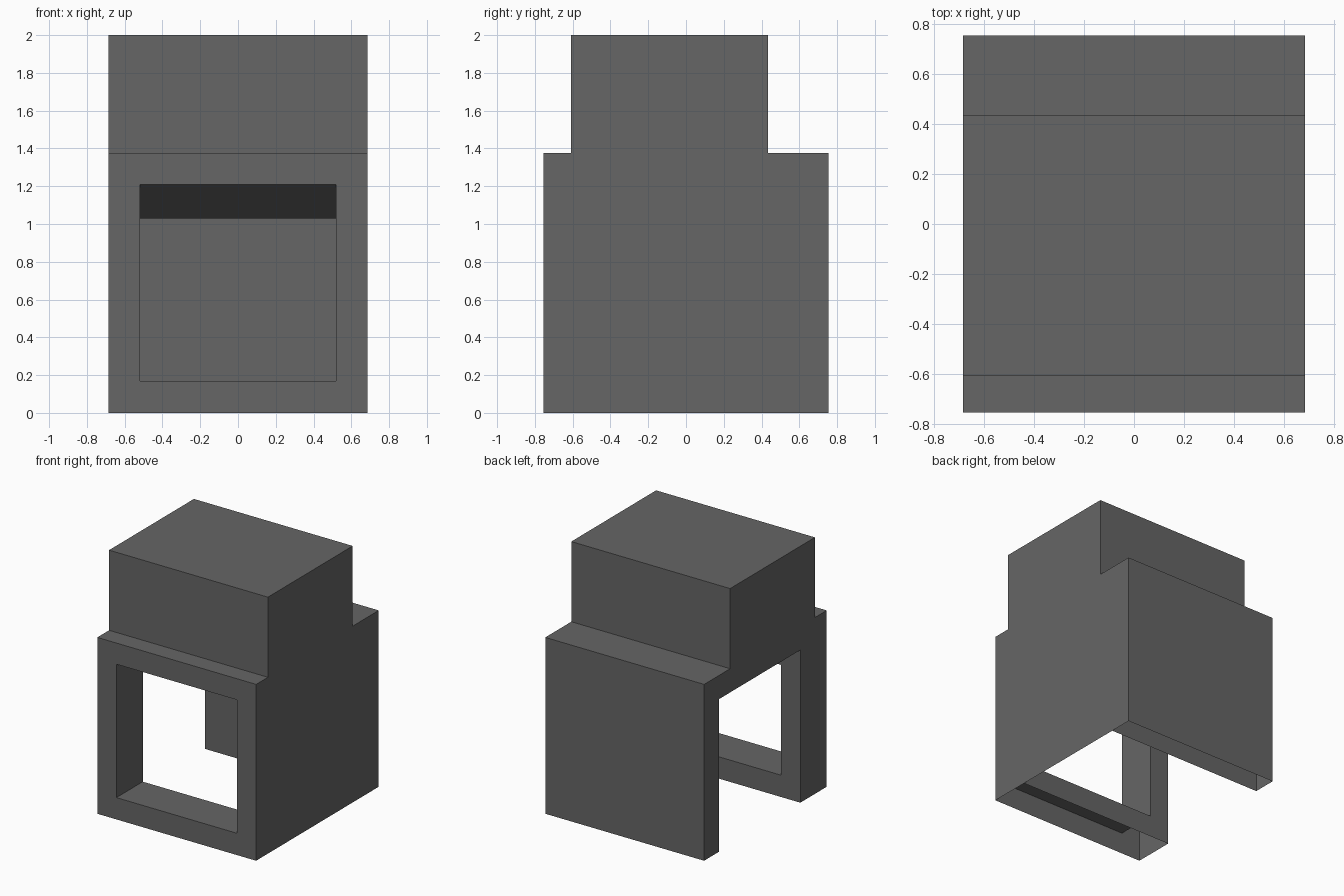
import bpy
import bmesh
from mathutils import Vector

cube = bpy.data.objects.get("Cube")
if cube:
    bpy.data.objects.remove(cube, do_unlink=True)

# Main dimensions
W = 0.685                                # half width
FRONT, BACK = -0.755, 0.755              # base depth
UP_FRONT, UP_BACK = -0.61, 0.435         # upper block depth
SHOULDER, TOP = 1.375, 2.0
ROOM_FRONT, ROOM_BACK, CEIL = -0.43, 0.57, 1.19
WIN, SILL, HEAD_OUT, HEAD_IN = 0.52, 0.17, 1.21, 1.03

grey = bpy.data.materials.new("dark_grey")
grey.use_nodes = True
COLOUR = (0.133, 0.133, 0.133, 1)
grey.diffuse_color = COLOUR
grey.node_tree.nodes["Principled BSDF"].inputs["Base Color"].default_value = COLOUR


def add_face(bm, points, facing):
    """Add one flat face whose normal follows the facing direction."""
    face = bm.faces.new([bm.verts.new(p) for p in points])
    face.normal_update()
    if face.normal.dot(Vector(facing)) < 0:
        face.normal_flip()


def make_part(name, faces):
    bm = bmesh.new()
    for points, facing in faces:
        add_face(bm, points, facing)
    bmesh.ops.remove_doubles(bm, verts=bm.verts, dist=1e-5)
    mesh = bpy.data.meshes.new(name)
    bm.to_mesh(mesh)
    bm.free()
    mesh.materials.append(grey)
    obj = bpy.data.objects.new(name, mesh)
    bpy.context.collection.objects.link(obj)


def strip(profile, facings):
    """Sweep a (y, z) profile across the full width."""
    return [([(-W, *a), (W, *a), (W, *b), (-W, *b)], f)
            for a, b, f in zip(profile, profile[1:], facings)]


def window_ring(y, head):
    return [(-WIN, y, SILL), (WIN, y, SILL), (WIN, y, head), (-WIN, y, head)]


def bridge(ring_a, ring_b, facings):
    """Four quads joining two rectangular rings."""
    faces = []
    for i in range(4):
        j = (i + 1) % 4
        faces.append(([ring_a[i], ring_a[j], ring_b[j], ring_b[i]], facings[i]))
    return faces


def wall_ring(y, height):
    return [(-W, y, 0), (W, y, 0), (W, y, height), (-W, y, height)]


LEFT, RIGHT = (1, 0, 0), (-1, 0, 0)
AHEAD, BEHIND = (0, -1, 0), (0, 1, 0)
UP, DOWN = (0, 0, 1), (0, 0, -1)

# Stepped outer outline, from the front shoulder over the top to the back
outline = [(FRONT, SHOULDER), (UP_FRONT, SHOULDER), (UP_FRONT, TOP),
           (UP_BACK, TOP), (UP_BACK, SHOULDER), (BACK, SHOULDER), (BACK, 0)]
make_part("outer_shell", strip(outline, [UP, AHEAD, UP, BEHIND, UP, BEHIND]))

# Closed side panel
side = [(FRONT, 0)] + outline
make_part("left_side_panel", [([(W, *p) for p in side], LEFT)])

# Open side panel with the tall doorway notch
room = [(ROOM_BACK, 0), (ROOM_BACK, CEIL), (ROOM_FRONT, CEIL), (ROOM_FRONT, 0)]
make_part("right_side_panel", [([(-W, *p) for p in side + room], RIGHT)])

# Room lining: back wall and ceiling
make_part("room_lining", strip(room[:3], [AHEAD, DOWN]))

# Front wall: outer and inner frames around the window
outer_win = window_ring(FRONT, HEAD_OUT)
inner_win = window_ring(ROOM_FRONT, HEAD_IN)
make_part("front_frame_outer",
          bridge(wall_ring(FRONT, SHOULDER), outer_win, [AHEAD] * 4))
make_part("front_frame_inner",
          bridge(wall_ring(ROOM_FRONT, CEIL), inner_win, [BEHIND] * 4))

# Window reveal with a sloping head
make_part("window_reveal",
          bridge(outer_win, inner_win, [UP, RIGHT, DOWN, LEFT]))
